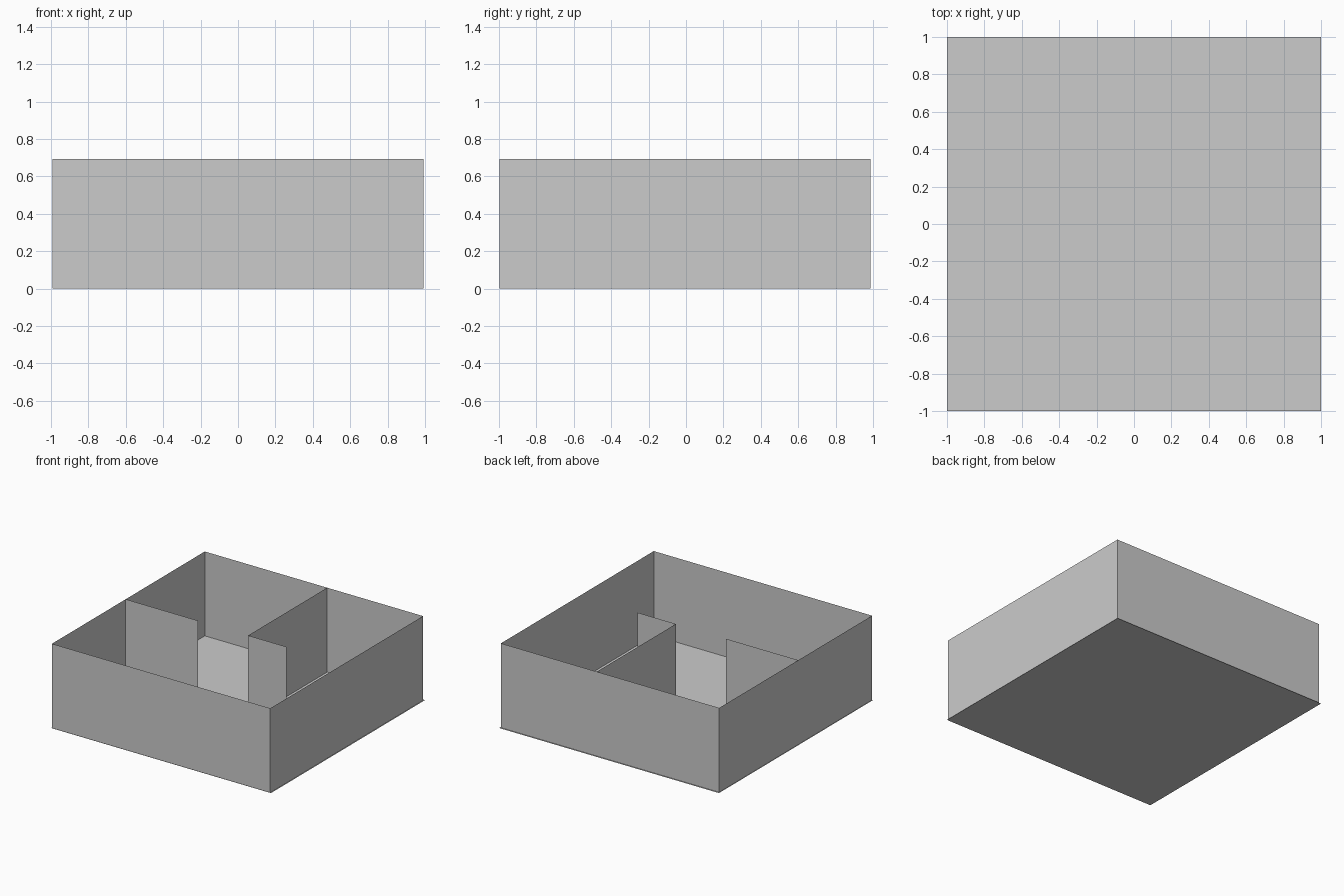
import bpy, bmesh

if "Cube" in bpy.data.objects:
    bpy.data.objects.remove(bpy.data.objects["Cube"])

HEIGHT = 0.693
LEFT, RIGHT, FRONT, BACK = -0.993, 0.991, -0.997, 0.987
DIV_X, DIV_Y = 0.12, -0.04


def wall(name, path, closed=False):
    """Thin sheet wall raised along a plan path."""
    bm = bmesh.new()
    verts = [bm.verts.new((x, y, 0)) for x, y in path]
    pairs = list(zip(verts, verts[1:]))
    if closed:
        pairs.append((verts[-1], verts[0]))
    edges = [bm.edges.new(p) for p in pairs]
    top = bmesh.ops.extrude_edge_only(bm, edges=edges)["geom"]
    for v in top:
        if isinstance(v, bmesh.types.BMVert):
            v.co.z = HEIGHT
    bmesh.ops.recalc_face_normals(bm, faces=bm.faces)
    mesh = bpy.data.meshes.new(name)
    bm.to_mesh(mesh)
    bm.free()
    obj = bpy.data.objects.new(name, mesh)
    bpy.context.collection.objects.link(obj)
    return obj


# Floor sheet
bpy.ops.mesh.primitive_plane_add(size=2, location=(0, 0, 0))
bpy.context.object.name = "floor"

# Outer walls, with a corner where the back wall meets the partition
wall("outer_walls", [(LEFT, FRONT), (RIGHT, FRONT), (RIGHT, BACK),
                     (DIV_X, BACK), (LEFT, BACK), (LEFT, DIV_Y)], closed=True)

# L-shaped partition around the back right room
wall("corner_partition", [(DIV_X, BACK), (DIV_X, DIV_Y), (0.47, DIV_Y)])

# Short partition from the left wall
wall("left_partition", [(LEFT, DIV_Y), (-0.335, DIV_Y)])
